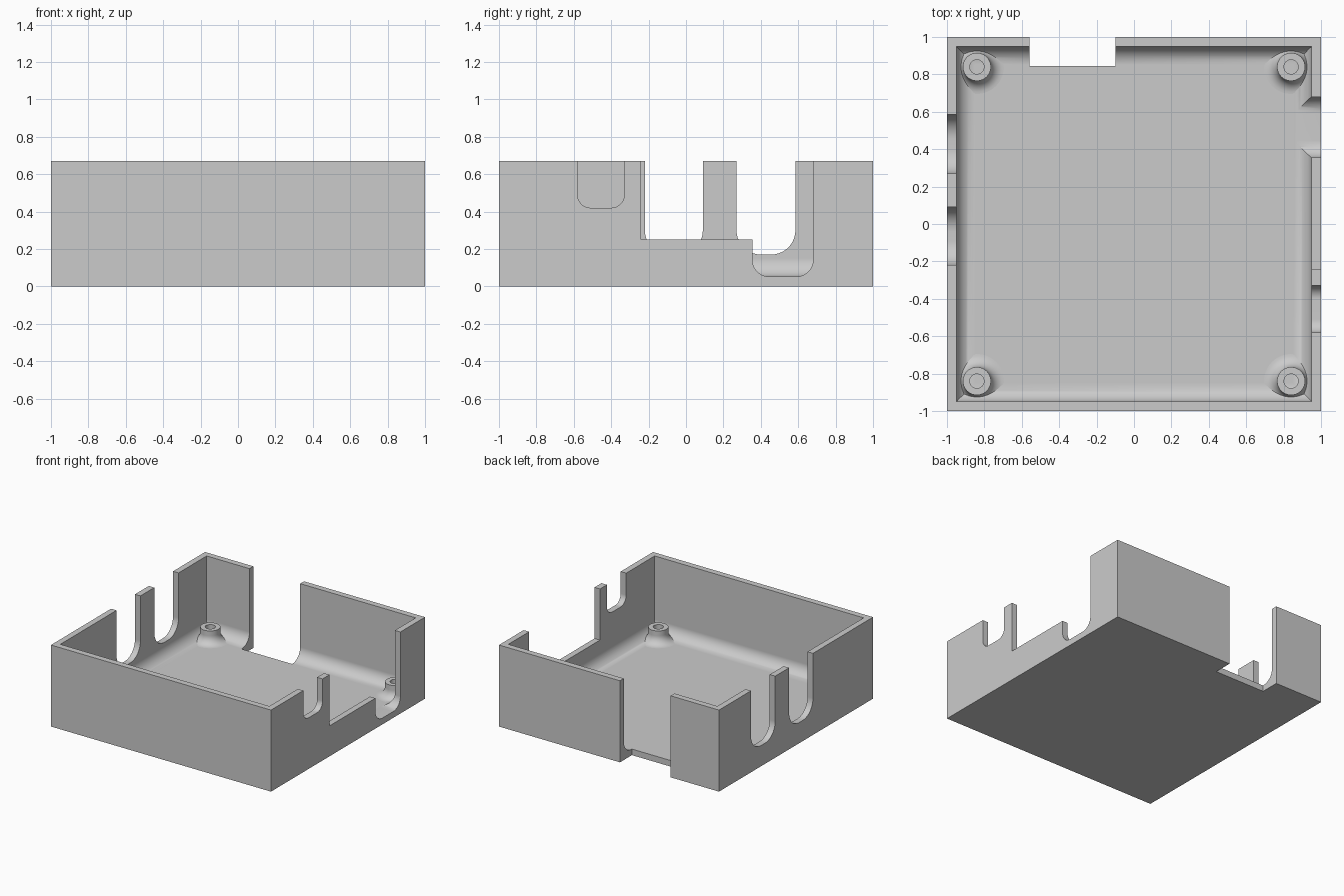
import bpy, bmesh
from math import sin, cos, pi, radians

if "Cube" in bpy.data.objects:
    bpy.data.objects.remove(bpy.data.objects["Cube"])

HEIGHT, FLOOR, INNER, FILLET = 0.67, 0.05, 0.95, 0.1
ABOVE = HEIGHT + 0.2

grey = bpy.data.materials.new("light grey plastic")
grey.use_nodes = True
colour = (0.6, 0.6, 0.6, 1)
grey.diffuse_color = colour
grey.node_tree.nodes["Principled BSDF"].inputs["Base Color"].default_value = colour


def loft(name, rings):
    """Closed solid through a list of equal-sized point rings."""
    bm = bmesh.new()
    loops = [[bm.verts.new(p) for p in ring] for ring in rings]
    n = len(loops[0])
    for a, b in zip(loops, loops[1:]):
        for i in range(n):
            j = (i + 1) % n
            bm.faces.new((a[i], a[j], b[j], b[i]))
    bm.faces.new(loops[0][::-1])
    bm.faces.new(loops[-1])
    bmesh.ops.recalc_face_normals(bm, faces=bm.faces)
    mesh = bpy.data.meshes.new(name)
    bm.to_mesh(mesh)
    bm.free()
    mesh.materials.append(grey)
    ob = bpy.data.objects.new(name, mesh)
    bpy.context.collection.objects.link(ob)
    return ob


def select(ob):
    bpy.ops.object.select_all(action='DESELECT')
    ob.select_set(True)
    bpy.context.view_layer.objects.active = ob


def square(half, z):
    return [(-half, -half, z), (half, -half, z), (half, half, z), (-half, half, z)]


def u_slot(y0, y1, z, r, x0, x1):
    """Open-topped slot through a side wall, with rounded bottom corners."""
    outline = [(y1, ABOVE), (y0, ABOVE)]
    for cy, start in ((y0 + r, pi), (y1 - r, 1.5 * pi)):
        for i in range(11):
            a = start + i * pi / 20
            outline.append((cy + r * cos(a), z + r + r * sin(a)))
    return loft("slot_cutter", [[(x, y, h) for y, h in outline] for x in (x0, x1)])


def box(x0, x1, y0, y1, z0, z1):
    return loft("box_cutter", [[(x0, y0, z), (x1, y0, z), (x1, y1, z), (x0, y1, z)]
                               for z in (z0, z1)])


def cut(ob, cutter):
    cutter.hide_render = True
    mod = ob.modifiers.new("cut", 'BOOLEAN')
    mod.operation, mod.solver, mod.object = 'DIFFERENCE', 'EXACT', cutter
    select(ob)
    bpy.ops.object.modifier_apply(modifier=mod.name)
    bpy.data.objects.remove(cutter)


def finish(ob):
    select(ob)
    bpy.ops.object.shade_smooth_by_angle(angle=radians(30))
    mod = ob.modifiers.new("even shading", 'WEIGHTED_NORMAL')
    mod.keep_sharp = True


# Open tray, hollowed with a fillet where the floor meets the walls
tray = loft("tray", [square(1, 0), square(1, HEIGHT)])
rings = []
for i in range(13):
    a = i * pi / 24
    rings.append(square(INNER - FILLET + FILLET * sin(a), FLOOR + FILLET - FILLET * cos(a)))
rings.append(square(INNER, ABOVE))
cut(tray, loft("cavity_cutter", rings))

# Two cable slots in the -x wall
for y0, y1 in ((-0.22, 0.09), (0.27, 0.585)):
    cut(tray, u_slot(y0, y1, 0.17, 0.13, -1.1, -0.9))

# Small slot, wide step and deep slot in the +x wall
cut(tray, u_slot(-0.58, -0.33, 0.42, 0.07, 0.9, 1.1))
cut(tray, box(0.8, 1.1, -0.24, 0.5, 0.25, ABOVE))
cut(tray, u_slot(0.355, 0.68, FLOOR + 0.002, 0.09, 0.8, 1.1))

# Full-height notch through the back wall and floor edge
cut(tray, box(-0.56, -0.1, 0.845, 1.1, -0.1, ABOVE))
finish(tray)

# Hollow screw posts with flared feet
TOP, POST, HOLE, FLARE, SIDES = 0.16, 0.075, 0.038, 0.07, 40
profile = [(POST + FLARE, 0.02)]
for i in range(10):
    a = i * pi / 18
    profile.append((POST + FLARE - FLARE * sin(a), FLOOR + FLARE - FLARE * cos(a)))
profile += [(POST, TOP), (HOLE, TOP), (HOLE, FLOOR)]
for sx, x_name in ((-1, "right"), (1, "left")):
    for sy, y_name in ((-1, "front"), (1, "back")):
        cx, cy = 0.84 * sx, 0.84 * sy
        post = loft(f"screw_post_{y_name}_{x_name}",
                    [[(cx + r * cos(2 * pi * k / SIDES), cy + r * sin(2 * pi * k / SIDES), z)
                      for k in range(SIDES)] for r, z in profile])
        finish(post)
